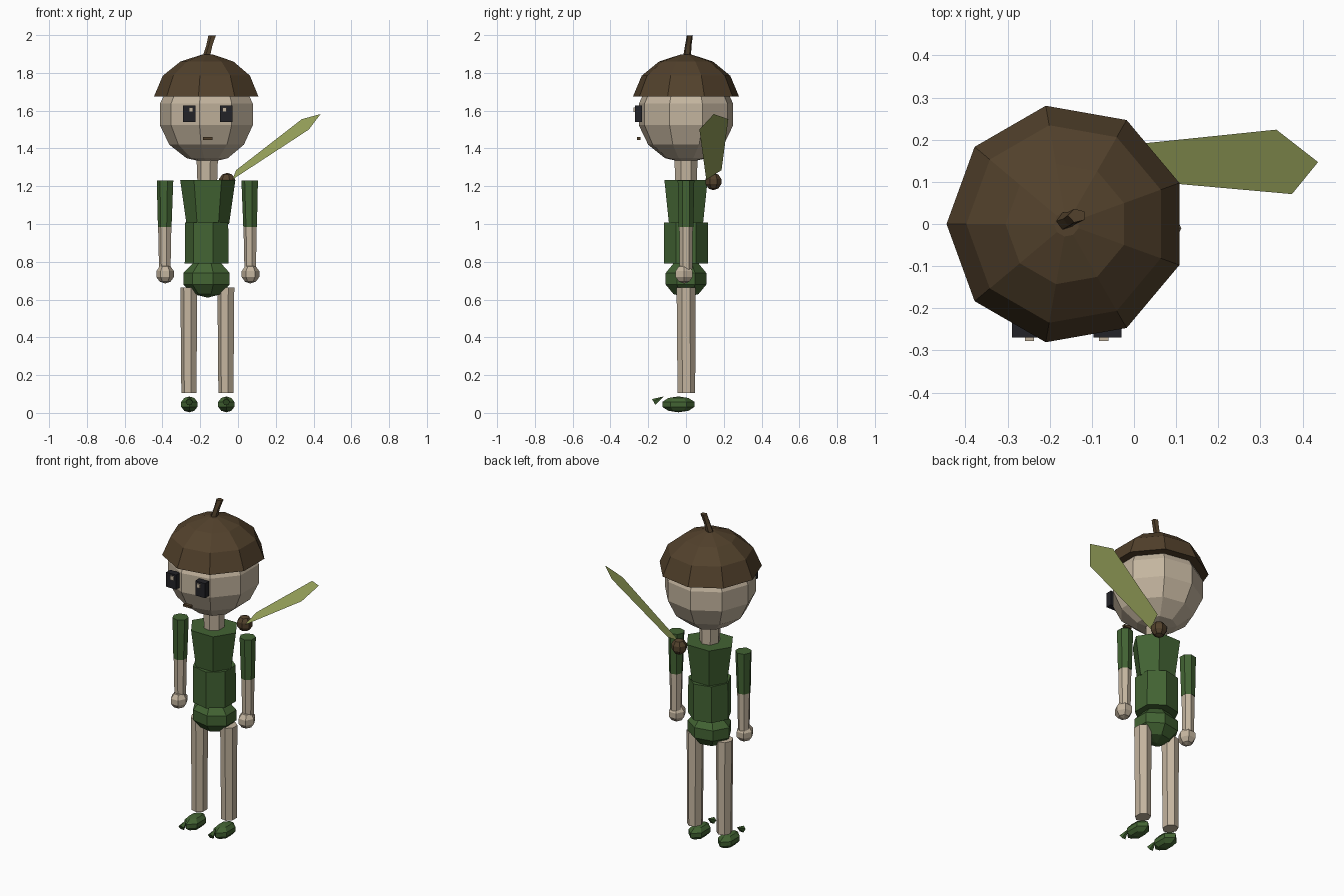
import bpy
import bmesh
import math
from mathutils import Vector

cube = bpy.data.objects.get("Cube")
if cube:
    bpy.data.objects.remove(cube)

CX = -0.16  # body axis; the leaf reaches out on the other side


def material(name, rgb):
    m = bpy.data.materials.new(name)
    m.use_nodes = True
    colour = (*rgb, 1.0)
    m.diffuse_color = colour
    bsdf = m.node_tree.nodes["Principled BSDF"]
    bsdf.inputs["Base Color"].default_value = colour
    bsdf.inputs["Roughness"].default_value = 0.9
    return m


SKIN = material("pale wood", (0.55, 0.46, 0.345))
BROWN = material("acorn brown", (0.085, 0.053, 0.025))
GREEN = material("cloth green", (0.055, 0.125, 0.033))
LEAF = material("leaf green", (0.34, 0.40, 0.115))
BLACK = material("eye black", (0.016, 0.016, 0.02))


def finish(name, bm, mat, recalc=True):
    if recalc:
        bmesh.ops.recalc_face_normals(bm, faces=bm.faces[:])
    mesh = bpy.data.meshes.new(name)
    bm.to_mesh(mesh)
    bm.free()
    mesh.materials.append(mat)
    obj = bpy.data.objects.new(name, mesh)
    bpy.context.collection.objects.link(obj)
    return obj


def loft(name, rings, sides, mat, start=math.pi):
    """Skin stacked rings (x, y, z, rx, ry), closed at both ends."""
    bm = bmesh.new()
    loops = []
    for x, y, z, rx, ry in rings:
        angles = [start + math.tau * i / sides for i in range(sides)]
        loops.append([bm.verts.new((x + rx * math.cos(a), y + ry * math.sin(a), z))
                      for a in angles])
    for low, high in zip(loops, loops[1:]):
        for i in range(sides):
            j = (i + 1) % sides
            bm.faces.new((low[i], low[j], high[j], high[i]))
    bm.faces.new(loops[0][::-1])
    bm.faces.new(loops[-1])
    bmesh.ops.remove_doubles(bm, verts=bm.verts[:], dist=0.0002)
    return finish(name, bm, mat)


def ball(name, centre, radii, sides, rows, mat, start=math.pi):
    x, y, z = centre
    rx, ry, rz = radii
    rings = []
    for k in range(rows + 1):
        t = math.pi * k / rows
        s = max(math.sin(t), 0.00001)
        rings.append((x, y, z - rz * math.cos(t), rx * s, ry * s))
    return loft(name, rings, sides, mat, start)


def box(name, centre, size, mat):
    bm = bmesh.new()
    bmesh.ops.create_cube(bm, size=1)
    for v in bm.verts:
        v.co = Vector(c + a * s for c, a, s in zip(centre, v.co, size))
    return finish(name, bm, mat)


# Head, neck and face
ball("head", (CX, 0, 1.58), (0.26, 0.26, 0.257), 9, 7, SKIN)
loft("neck", [(CX, 0, 1.22, 0.055, 0.06), (CX, 0, 1.36, 0.06, 0.062)], 7, SKIN)
box("mouth", (CX, -0.25, 1.453), (0.05, 0.02, 0.014), BROWN)
for side, x in (("right", -0.257), ("left", -0.063)):
    box(side + "_eye", (x, -0.251, 1.584), (0.066, 0.038, 0.088), BLACK)
    box(side + "_eye_glint", (x + 0.009 * (1 if side == "right" else -1), -0.272, 1.605),
        (0.022, 0.012, 0.024), SKIN)

# Acorn cap and stem
cap_profile = [(1.675, 0.285), (1.785, 0.238), (1.86, 0.145), (1.897, 0.03)]
loft("acorn_cap", [(CX, 0, z, r, r) for z, r in cap_profile], 9, BROWN)
loft("cap_stem", [(-0.168, 0.005, 1.88, 0.022, 0.022),
                  (-0.15, 0.012, 1.945, 0.018, 0.018),
                  (-0.135, 0.02, 1.998, 0.022, 0.017)], 5, BROWN)

# Tunic
loft("chest", [(CX, 0, 1.0, 0.113, 0.104), (CX, 0, 1.232, 0.146, 0.132)], 6, GREEN)
loft("waist", [(CX, 0, 0.79, 0.122, 0.12), (CX, 0, 1.008, 0.12, 0.12)], 7, GREEN)
ball("hips", (CX, 0, 0.71), (0.135, 0.116, 0.1), 7, 5, GREEN)

# Limbs, repeated on both sides
for side, s in (("right", -1), ("left", 1)):
    ax, lx = CX + 0.226 * s, CX + 0.098 * s
    loft(side + "_sleeve", [(ax, 0, 0.985, 0.038, 0.04),
                            (ax - 0.002 * s, 0, 1.23, 0.046, 0.045)], 7, GREEN)
    loft(side + "_forearm", [(ax, 0, 0.76, 0.032, 0.034),
                             (ax, 0, 0.99, 0.037, 0.037)], 7, SKIN)
    ball(side + "_hand", (ax, -0.01, 0.735), (0.049, 0.055, 0.05), 6, 5, SKIN)
    loft(side + "_leg", [(lx, 0.002, 0.105, 0.042, 0.048),
                         (lx, 0, 0.665, 0.047, 0.051)], 7, SKIN)
    ball(side + "_shoe", (lx, -0.04, 0.045), (0.052, 0.09, 0.042), 6, 5, GREEN,
         math.pi / 2)
    # Curled toe: a small cone with its wide end forward
    wide, tip = Vector((lx, -0.17, 0.056)), Vector((lx, -0.118, 0.087))
    axis = tip - wide
    bm = bmesh.new()
    bmesh.ops.create_cone(bm, cap_ends=True, segments=5, radius1=0.02, radius2=0,
                          depth=axis.length)
    turn = axis.to_track_quat("Z", "Y")
    for v in bm.verts:
        v.co = turn @ v.co + (wide + tip) / 2
    finish(side + "_shoe_toe", bm, GREEN)

# Shoulder nut with its leaf
ball("shoulder_nut", (-0.056, 0.145, 1.225), (0.046, 0.045, 0.046), 7, 5, BROWN)
bm = bmesh.new()
outline = [(-0.03, 0.107, 1.235), (0.375, 0.071, 1.50), (0.437, 0.147, 1.582),
           (0.338, 0.224, 1.555), (-0.01, 0.188, 1.285)]
bm.faces.new([bm.verts.new(p) for p in outline])
finish("leaf", bm, LEAF, recalc=False)
